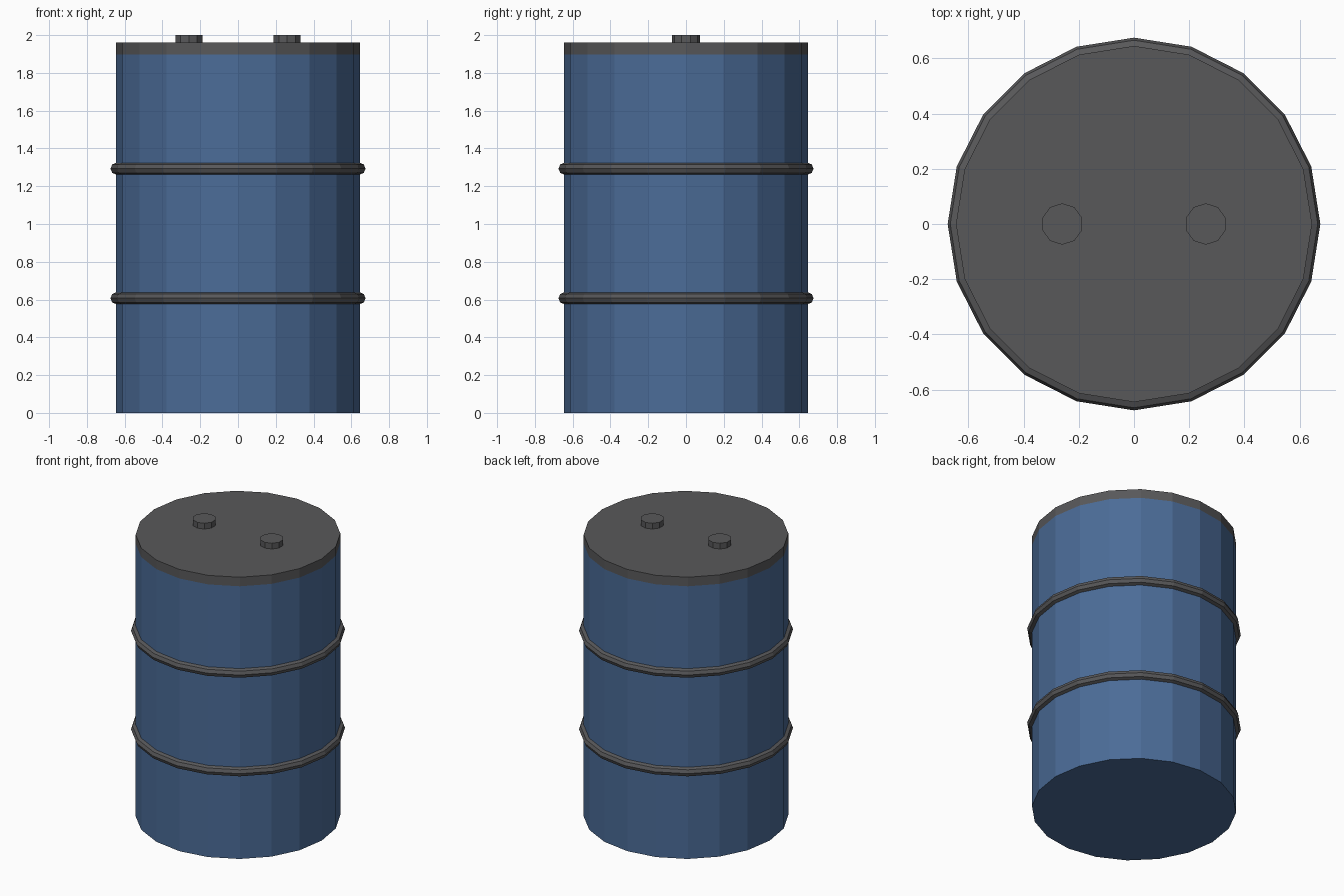
import bpy
import math

if "Cube" in bpy.data.objects:
    bpy.data.objects.remove(bpy.data.objects["Cube"], do_unlink=True)

SIDES = 20
RADIUS = 0.645


def make_material(name, rgb):
    mat = bpy.data.materials.new(name)
    mat.use_nodes = True
    color = (*rgb, 1.0)
    mat.diffuse_color = color
    mat.node_tree.nodes["Principled BSDF"].inputs["Base Color"].default_value = color
    return mat


blue = make_material("blue paint", (0.07, 0.148, 0.31))
grey = make_material("dark grey metal", (0.098, 0.098, 0.102))


def finish(name, mat):
    obj = bpy.context.object
    obj.name = name
    obj.data.materials.clear()
    obj.data.materials.append(mat)
    return obj


def cylinder(name, mat, sides, radius, bottom, top, x=0.0):
    bpy.ops.mesh.primitive_cylinder_add(
        vertices=sides, radius=radius, depth=top - bottom,
        location=(x, 0, (bottom + top) / 2))
    return finish(name, mat)


def hoop(name, z):
    bpy.ops.mesh.primitive_torus_add(
        major_segments=SIDES, minor_segments=8,
        major_radius=RADIUS - 0.002, minor_radius=0.032, location=(0, 0, z))
    return finish(name, grey)


# Drum body and lid
cylinder("drum_body", blue, SIDES, RADIUS, 0.0, 1.897)
cylinder("drum_lid", grey, SIDES, RADIUS, 1.897, 1.96)

# Reinforcing hoops
hoop("lower_hoop", 0.607)
hoop("upper_hoop", 1.293)

# Filler caps on the lid
for side, x in (("left", 0.26), ("right", -0.26)):
    cylinder(side + "_filler_cap", grey, 10, 0.075, 1.95, 2.0, x)
